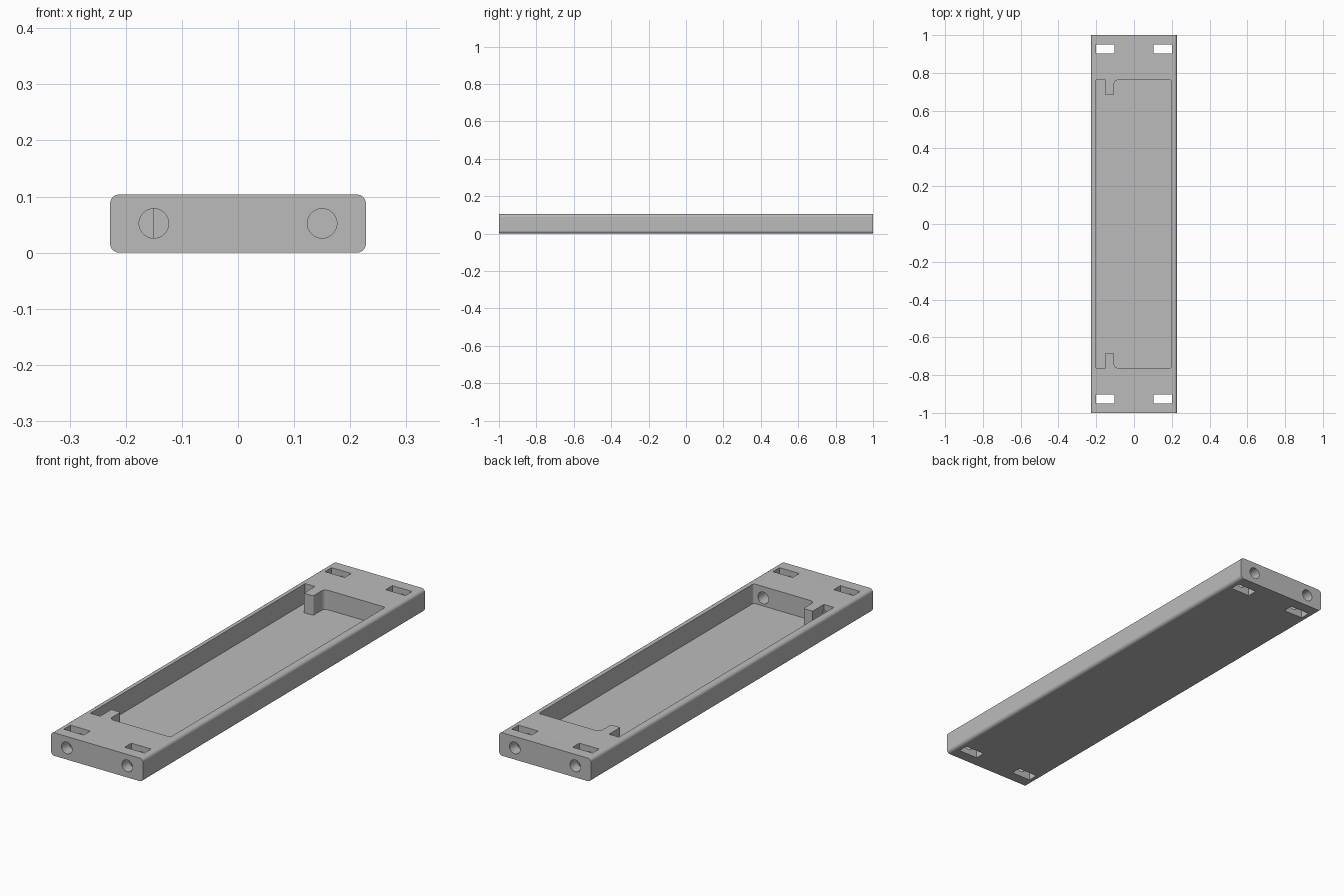
import bpy, bmesh, math
from mathutils import Vector

HALF_W, HEIGHT, POCKET_Y, FLOOR = 0.228, 0.1035, 0.762, 0.016

if "Cube" in bpy.data.objects:
    bpy.data.objects.remove(bpy.data.objects["Cube"])

grey = bpy.data.materials.new("light grey")
grey.use_nodes = True
grey.diffuse_color = (0.5, 0.5, 0.5, 1)
grey.node_tree.nodes["Principled BSDF"].inputs["Base Color"].default_value = (0.5, 0.5, 0.5, 1)


def rounded(corners, steps=6):
    """Outline from (x, y, radius) right-angled corners."""
    out = []
    for i, (x, y, r) in enumerate(corners):
        p = Vector((x, y))
        if r == 0:
            out.append(p)
            continue
        a = (Vector(corners[i - 1][:2]) - p).normalized() * r
        b = (Vector(corners[(i + 1) % len(corners)][:2]) - p).normalized() * r
        for k in range(steps + 1):
            t = math.pi / 2 * k / steps
            out.append(p + a * (1 - math.sin(t)) + b * (1 - math.cos(t)))
    return out


def prism(name, outline, start, end, axis="Z"):
    """Extrude an outline along Z, or an x-z outline along Y."""
    bm = bmesh.new()
    place = (lambda p, d: (p.x, p.y, d)) if axis == "Z" else (lambda p, d: (p.x, d, p.y))
    face = bm.faces.new([bm.verts.new(place(p, start)) for p in outline])
    new = bmesh.ops.extrude_face_region(bm, geom=[face])["geom"]
    shift = (0, 0, end - start) if axis == "Z" else (0, end - start, 0)
    bmesh.ops.translate(bm, vec=shift, verts=[v for v in new if isinstance(v, bmesh.types.BMVert)])
    bmesh.ops.recalc_face_normals(bm, faces=bm.faces)
    mesh = bpy.data.meshes.new(name)
    bm.to_mesh(mesh)
    bm.free()
    obj = bpy.data.objects.new(name, mesh)
    mesh.materials.append(grey)
    bpy.context.collection.objects.link(obj)
    return obj


def cut(target, cutter):
    cutter.hide_render = True
    mod = target.modifiers.new("cut", "BOOLEAN")
    mod.operation, mod.solver, mod.object = "DIFFERENCE", "EXACT", cutter
    bpy.context.view_layer.objects.active = target
    bpy.ops.object.modifier_apply(modifier=mod.name)
    bpy.data.objects.remove(cutter)


# Long bar with rounded lengthwise edges
r = 0.016
bar = prism("tray_body", rounded([(-HALF_W, 0, r), (HALF_W, 0, r),
                                  (HALF_W, HEIGHT, r), (-HALF_W, HEIGHT, r)]), -1, 1, "Y")

# Open pocket, leaving a small prong at each end
end_half = [(0.198, POCKET_Y, 0.01), (-0.105, POCKET_Y, 0.02), (-0.105, 0.683, 0.006),
            (-0.151, 0.683, 0), (-0.151, POCKET_Y, 0), (-0.2, POCKET_Y, 0)]
corners = end_half + [(x, -y, rad) for x, y, rad in reversed(end_half)]
cut(bar, prism("pocket_cutter", rounded(corners), FLOOR, HEIGHT + 0.1))

for sx in (-1, 1):
    for sy in (-1, 1):
        # Strap slots through the ends
        slot = [Vector((sx * x, sy * y)) for x, y in ((0.102, 0.902), (0.2, 0.902),
                                                      (0.2, 0.949), (0.102, 0.949))]
        cut(bar, prism("slot_cutter", slot, -0.1, HEIGHT + 0.1))
        # Round holes: the front pair opens into the pocket, the back pair is blind
        circle = [Vector((sx * 0.15 + 0.0263 * math.cos(t), 0.052 + 0.0263 * math.sin(t)))
                  for t in (math.tau * k / 40 for k in range(40))]
        depth = 0.757 if sy < 0 else 0.82
        cut(bar, prism("hole_cutter", circle, sy * depth, sy * 1.1, "Y"))

# Smooth fillets and holes, crisp edges elsewhere
bpy.ops.object.select_all(action="DESELECT")
bar.select_set(True)
bpy.context.view_layer.objects.active = bar
bpy.ops.object.shade_smooth_by_angle(angle=math.radians(30))
normals = bar.modifiers.new("flat_sides", "WEIGHTED_NORMAL")
normals.keep_sharp = True
